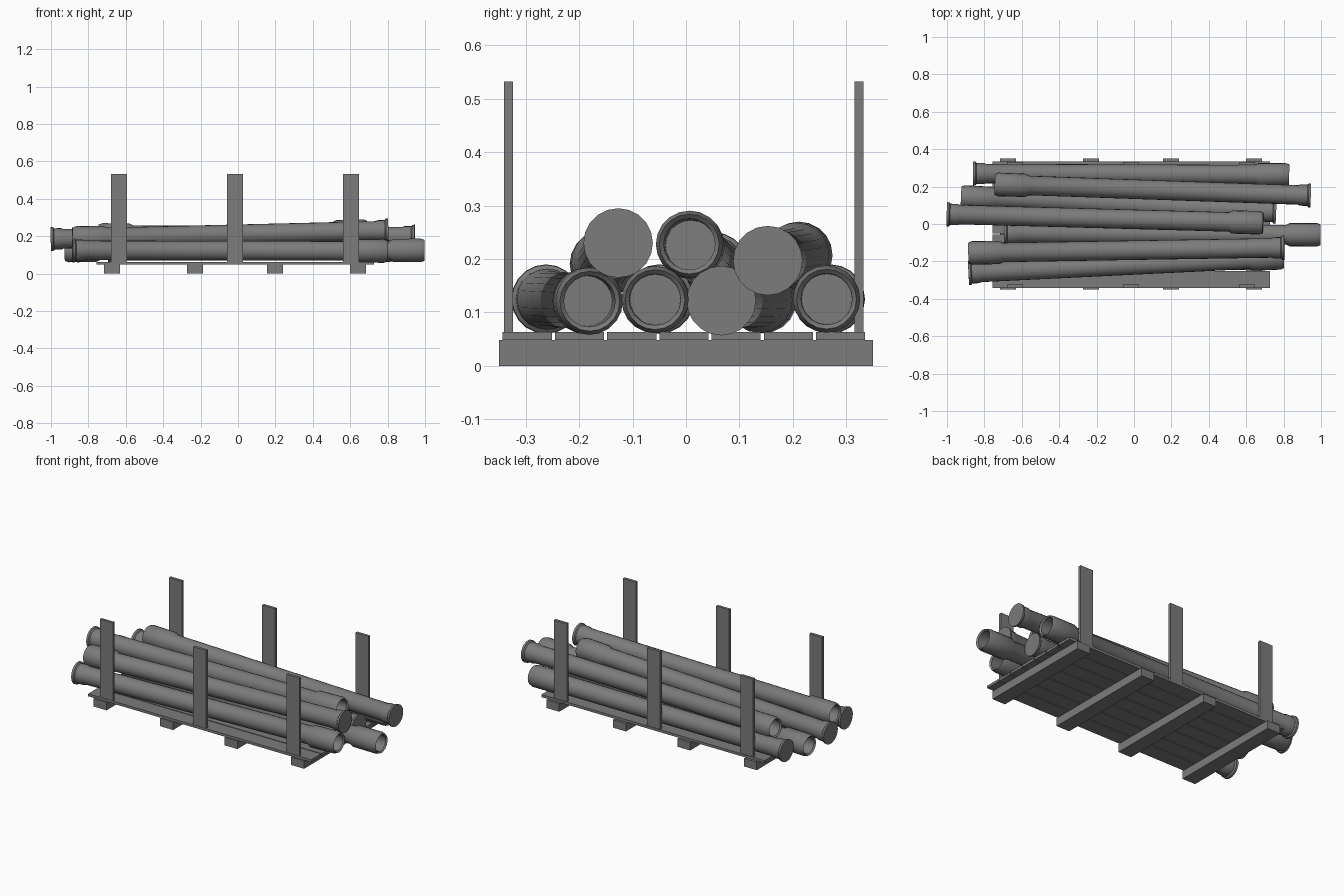
import bpy, bmesh, math
from mathutils import Vector

if "Cube" in bpy.data.objects:
    bpy.data.objects.remove(bpy.data.objects["Cube"], do_unlink=True)

# One plain grey for everything
grey = bpy.data.materials.new("grey")
grey.use_nodes = True
colour = (0.2, 0.2, 0.2, 1)
grey.diffuse_color = colour
grey.node_tree.nodes["Principled BSDF"].inputs["Base Color"].default_value = colour


def add_mesh(name, bm):
    bmesh.ops.recalc_face_normals(bm, faces=bm.faces)
    mesh = bpy.data.meshes.new(name)
    bm.to_mesh(mesh)
    bm.free()
    mesh.materials.append(grey)
    obj = bpy.data.objects.new(name, mesh)
    bpy.context.collection.objects.link(obj)
    return obj


def add_box(name, low, high):
    low, high = Vector(low), Vector(high)
    bm = bmesh.new()
    bmesh.ops.create_cube(bm, size=1)
    bmesh.ops.scale(bm, vec=high - low, verts=bm.verts)
    bmesh.ops.translate(bm, vec=(low + high) / 2, verts=bm.verts)
    return add_mesh(name, bm)


def add_pipe(name, plug_end, socket_end, sides=20):
    """Turned pipe: closed flared plug at one end, hollow socket at the other."""
    plug_end, socket_end = Vector(plug_end), Vector(socket_end)
    axis = socket_end - plug_end
    n = axis.length
    profile = [(0.065, 0), (0.064, 0.012), (0.057, 0.018), (0.057, 0.055),
               (0.052, 0.068), (0.052, n - 0.185), (0.062, n - 0.165),
               (0.063, n - 0.02), (0.056, n), (0.048, n - 0.008), (0.047, n - 0.1)]
    bm = bmesh.new()
    rings = []
    for radius, along in profile:
        rings.append([bm.verts.new((radius * math.cos(math.tau * i / sides),
                                    radius * math.sin(math.tau * i / sides), along))
                      for i in range(sides)])
    for a, b in zip(rings, rings[1:]):
        for i in range(sides):
            j = (i + 1) % sides
            bm.faces.new((a[i], a[j], b[j], b[i]))
    bm.faces.new(rings[0])
    bm.faces.new(rings[-1])
    obj = add_mesh(name, bm)
    obj.location = plug_end
    obj.rotation_euler = axis.to_track_quat("Z", "Y").to_euler()
    bpy.ops.object.select_all(action="DESELECT")
    obj.select_set(True)
    bpy.context.view_layer.objects.active = obj
    bpy.ops.object.shade_smooth_by_angle(angle=math.radians(30))


# Pallet bearers
for k, x in enumerate((-0.673, -0.23, 0.198, 0.642)):
    add_box(f"bearer_{k + 1}", (x - 0.043, -0.35, 0), (x + 0.043, 0.35, 0.048))

# Deck planks
for k in range(7):
    y = -0.343 + k * 0.0977
    add_box(f"deck_plank_{k + 1}", (-0.757, y, 0.048), (0.728, y + 0.092, 0.063))

# Upright stakes on both long sides
for side, y in (("right", -0.341), ("left", 0.315)):
    for k, x in enumerate((-0.637, -0.017, 0.604)):
        add_box(f"{side}_stake_{k + 1}", (x - 0.043, y, 0.05), (x + 0.043, y + 0.017, 0.532))

# Stacked pipes: plug end, then socket end
bottom_row = [((-0.885, -0.262, 0.125), (0.80, -0.18, 0.121)),
              ((-0.695, -0.05, 0.125), (0.997, -0.058, 0.124)),
              ((0.76, 0.066, 0.122), (-0.925, 0.145, 0.124)),
              ((-0.86, 0.27, 0.125), (0.83, 0.263, 0.125))]
top_row = [((0.803, -0.127, 0.23), (-0.885, -0.155, 0.19)),
           ((-1.0, 0.052, 0.185), (0.69, 0.006, 0.228)),
           ((0.945, 0.153, 0.197), (-0.745, 0.212, 0.207))]
for row, pipes in (("bottom", bottom_row), ("top", top_row)):
    for k, (plug, socket) in enumerate(pipes):
        add_pipe(f"{row}_pipe_{k + 1}", plug, socket)
